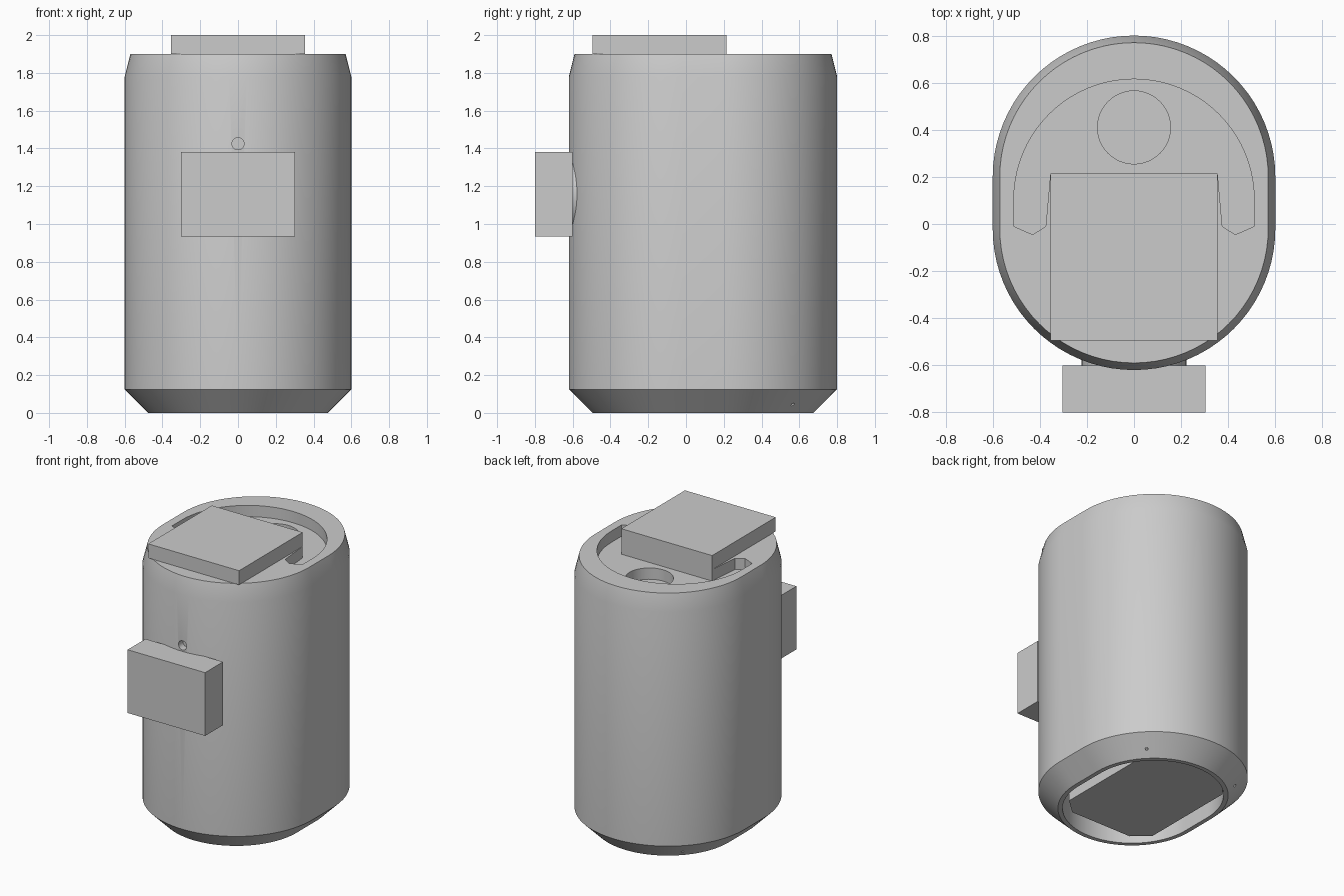
import bpy, bmesh, math
from mathutils import Vector

if "Cube" in bpy.data.objects:
    bpy.data.objects.remove(bpy.data.objects["Cube"])

grey = bpy.data.materials.new("plain grey")
grey.diffuse_color = (0.6, 0.6, 0.6, 1)
grey.use_nodes = True
grey.node_tree.nodes["Principled BSDF"].inputs["Base Color"].default_value = grey.diffuse_color


def loft(name, rings):
    """Closed solid through a stack of equal-length point rings."""
    bm = bmesh.new()
    vs = [[bm.verts.new(p) for p in ring] for ring in rings]
    n = len(vs[0])
    for a, b in zip(vs, vs[1:]):
        for i in range(n):
            j = (i + 1) % n
            bm.faces.new((a[i], a[j], b[j], b[i]))
    bm.faces.new(vs[0][::-1])
    bm.faces.new(vs[-1])
    bmesh.ops.recalc_face_normals(bm, faces=bm.faces)
    me = bpy.data.meshes.new(name)
    bm.to_mesh(me)
    bm.free()
    me.materials.append(grey)
    ob = bpy.data.objects.new(name, me)
    bpy.context.collection.objects.link(ob)
    return ob


def stadium(inset, z, n=40):
    """Rounded oval outline: two half circles joined by straight sides."""
    r = 0.6 - inset
    back = [(math.pi * i / n, 0.2) for i in range(n + 1)]
    front = [(math.pi + math.pi * i / n, -0.02) for i in range(n + 1)]
    return [(r * math.cos(a), cy + r * math.sin(a), z) for a, cy in back + front]


def prism(name, outline, z0, z1):
    return loft(name, [[(x, y, z) for x, y in outline] for z in (z0, z1)])


def box(name, x, y0, y1, z0, z1):
    return prism(name, [(-x, y0), (x, y0), (x, y1), (-x, y1)], z0, z1)


def rod(name, r, start, end, n=48):
    """Cylinder between two points."""
    a, b = Vector(start), Vector(end)
    q = (b - a).to_track_quat('Z', 'Y')
    ring = [q @ Vector((r * math.cos(2 * math.pi * i / n),
                        r * math.sin(2 * math.pi * i / n), 0)) for i in range(n)]
    return loft(name, [[p + c for p in ring] for c in (a, b)])


def select(ob):
    bpy.ops.object.select_all(action='DESELECT')
    ob.select_set(True)
    bpy.context.view_layer.objects.active = ob


def combine(ob, tool, operation='DIFFERENCE'):
    select(ob)
    mod = ob.modifiers.new("cut", 'BOOLEAN')
    mod.operation, mod.solver, mod.object = operation, 'EXACT', tool
    bpy.ops.object.modifier_apply(modifier=mod.name)
    bpy.data.objects.remove(tool)


# Main canister with chamfered foot and tapered shoulder
body = loft("body", [stadium(i, z) for i, z in
                     ((0.125, 0), (0, 0.125), (0, 1.78), (0.03, 1.9))])

# Hollow underside
combine(body, loft("cavity", [stadium(0.155, -0.1), stadium(0.155, 1.65)]))

# Horseshoe recess in the top
arc = [(0.51 * math.cos(math.pi * i / 40), 0.105 + 0.51 * math.sin(math.pi * i / 40))
       for i in range(41)]
ends = [(0.51, -0.01), (0.43, -0.045), (0.375, -0.01), (0.355, 0.215)]
outline = arc + [(-x, y) for x, y in ends] + ends[::-1]
combine(body, prism("recess", outline, 1.82, 2.0))

# Round well in the recess floor
combine(body, rod("well", 0.155, (0, 0.41, 1.74), (0, 0.41, 1.95)))

# Small hole above the front block
combine(body, rod("front_hole", 0.032, (0, -0.7, 1.425), (0, -0.57, 1.425), 24))

# Pin holes in the foot chamfer
for s in (-1, 1):
    combine(body, rod("pin_hole", 0.01, (s * 0.385, 0.59, 0.02), (s * 0.345, 0.53, 0.08), 8))

# Lid plate
box("top_plate", 0.355, -0.495, 0.215, 1.9, 2.0)

# Front block and its round mount
box("front_block", 0.303, -0.8, -0.6, 0.935, 1.382)
mount = rod("front_mount", 0.222, (0, -0.61, 1.16), (0, -0.5, 1.16))

# Inner block inside the hollow, trimmed to the canister wall
core = prism("inner_block", [(-0.24, -0.33), (0.24, -0.33), (0.35, -0.23), (0.35, 0.7),
                             (-0.35, 0.7), (-0.35, -0.23)], 0.02, 1.65)
combine(core, loft("trim", [stadium(0.16, -0.1), stadium(0.16, 1.8)]), 'INTERSECT')

for ob in (body, mount, core):
    select(ob)
    bpy.ops.object.shade_smooth_by_angle(angle=math.radians(30))
